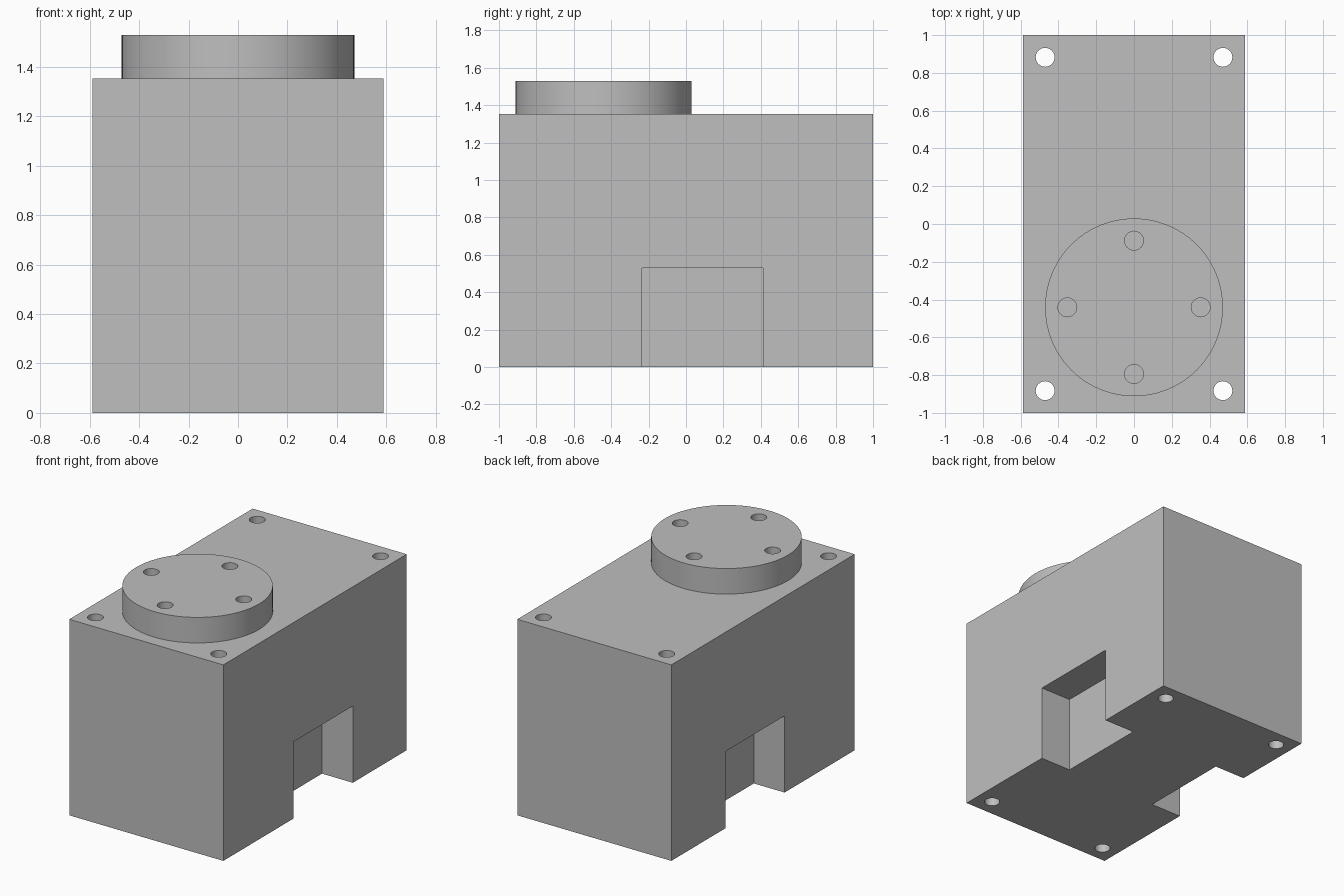
import bpy
from math import radians

cube = bpy.data.objects.get("Cube")
if cube:
    bpy.data.objects.remove(cube, do_unlink=True)

U = 2 / 17                      # design unit: the block is 17 units long
WIDTH, LENGTH, HEIGHT = 10 * U, 17 * U, 11.5 * U
DISC_Y, DISC_R, DISC_H = -3.75 * U, 4 * U, 1.5 * U
HOLE_R = 0.05

grey = bpy.data.materials.new("plain_grey")
grey.use_nodes = True
colour = (0.52, 0.52, 0.52, 1)
grey.diffuse_color = colour
grey.node_tree.nodes["Principled BSDF"].inputs["Base Color"].default_value = colour


def box(name, low, high):
    """Box between two opposite corners."""
    centre = [(a + b) / 2 for a, b in zip(low, high)]
    bpy.ops.mesh.primitive_cube_add(size=1, location=centre)
    ob = bpy.context.object
    ob.name = name
    ob.scale = [b - a for a, b in zip(low, high)]
    bpy.ops.object.transform_apply(location=True, rotation=True, scale=True)
    return ob


def cylinder(name, x, y, z0, z1, radius, sides):
    """Upright cylinder between two heights."""
    bpy.ops.mesh.primitive_cylinder_add(
        vertices=sides, radius=radius, depth=z1 - z0, location=(x, y, (z0 + z1) / 2))
    ob = bpy.context.object
    ob.name = name
    return ob


def cut(target, cutters):
    """Subtract each cutter, then discard it."""
    for cutter in cutters:
        cutter.hide_render = True
        mod = target.modifiers.new("cut", "BOOLEAN")
        mod.operation = "DIFFERENCE"
        mod.solver = "EXACT"
        mod.object = cutter
        bpy.context.view_layer.objects.active = target
        bpy.ops.object.modifier_apply(modifier=mod.name)
        bpy.data.objects.remove(cutter, do_unlink=True)


def finish(ob):
    """Give the part its colour and smooth its round walls."""
    ob.data.materials.clear()
    ob.data.materials.append(grey)
    bpy.ops.object.select_all(action="DESELECT")
    ob.select_set(True)
    bpy.context.view_layer.objects.active = ob
    bpy.ops.object.shade_smooth_by_angle(angle=radians(30))


# Main block with a side notch on each side and four through holes
block = box("main_block", (-WIDTH / 2, -LENGTH / 2, 0), (WIDTH / 2, LENGTH / 2, HEIGHT))
cutters = []
for side in (-1, 1):
    xs = sorted((side * 3 * U, side * 6 * U))
    cutters.append(box("notch_cutter", (xs[0], -2 * U, -U), (xs[1], 3.5 * U, 4.5 * U)))
    for end in (-1, 1):
        cutters.append(cylinder("corner_hole_cutter", side * 4 * U, end * 7.5 * U,
                                -U, HEIGHT + U, HOLE_R, 32))
cut(block, cutters)
finish(block)

# Round flange on top with four holes down to the block
flange = cylinder("round_flange", 0, DISC_Y, HEIGHT, HEIGHT + DISC_H, DISC_R, 96)
cut(flange, [cylinder("flange_hole_cutter", dx * 3 * U, DISC_Y + dy * 3 * U,
                      HEIGHT - U, HEIGHT + DISC_H + U, HOLE_R, 32)
             for dx, dy in ((1, 0), (-1, 0), (0, 1), (0, -1))])
finish(flange)
